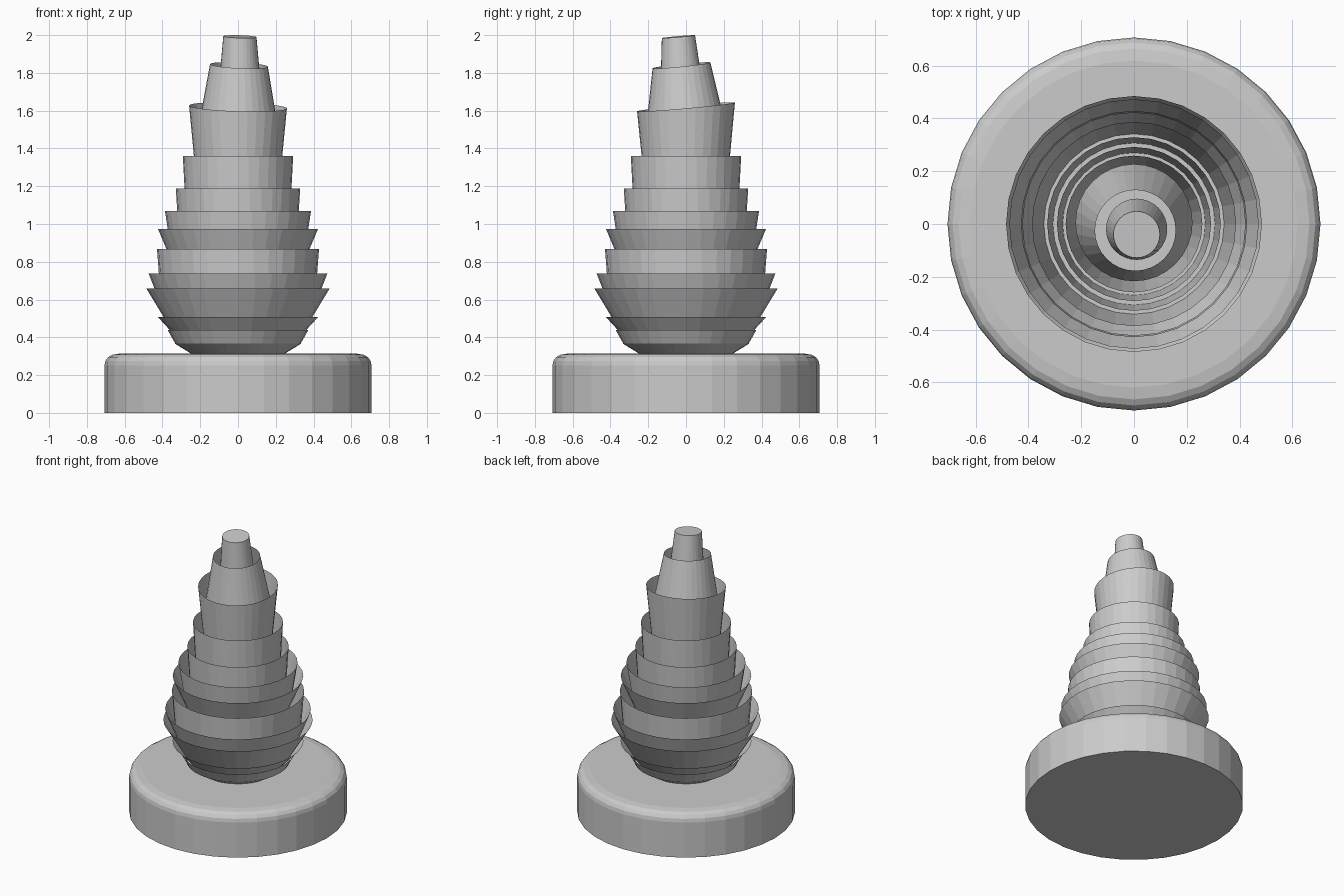
import bpy, bmesh
from math import cos, sin, tau

if "Cube" in bpy.data.objects:
    bpy.data.objects.remove(bpy.data.objects["Cube"])

N = 32


def loft(name, rings, cap_top=True):
    """Each ring: (radius, z, cx, cy, slope_x, slope_y); lofted with a bottom cap."""
    bm = bmesh.new()
    loops = []
    for r, z, cx, cy, sx, sy in rings:
        loop = []
        for i in range(N):
            x, y = r * cos(tau * i / N), r * sin(tau * i / N)
            loop.append(bm.verts.new((cx + x, cy + y, z + sx * x + sy * y)))
        loops.append(loop)
    for a, b in zip(loops, loops[1:]):
        for i in range(N):
            j = (i + 1) % N
            bm.faces.new((a[i], a[j], b[j], b[i]))
    bm.faces.new(loops[0][::-1])
    if cap_top:
        bm.faces.new(loops[-1])
    me = bpy.data.meshes.new(name)
    bm.to_mesh(me)
    bm.free()
    ob = bpy.data.objects.new(name, me)
    bpy.context.collection.objects.link(ob)
    return ob


# Round base with a softened upper edge
profile = [(0.707, 0), (0.707, 0.25), (0.702, 0.275), (0.688, 0.295),
           (0.665, 0.308), (0.62, 0.315)]
base = loft("base", [(r, z, 0, 0, 0, 0) for r, z in profile])

# Nested open cups: (visible lower radius, visible lower z, rim radius, rim z)
cups = [
    (0.25, 0.315, 0.335, 0.367),
    (0.332, 0.367, 0.373, 0.44),
    (0.362, 0.44, 0.425, 0.508),
    (0.394, 0.508, 0.485, 0.658),
    (0.442, 0.658, 0.473, 0.737),
    (0.419, 0.737, 0.429, 0.868),
    (0.379, 0.868, 0.424, 0.974),
    (0.372, 0.974, 0.387, 1.07),
    (0.322, 1.07, 0.329, 1.187),
    (0.283, 1.187, 0.292, 1.36),
    (0.234, 1.36, 0.259, 1.62),
]
prev = None
for k, (r0, z0, r1, z1) in enumerate(cups):
    slope = (r1 - r0) / (z1 - z0)
    depth = 0
    if prev:
        # continue the wall down inside the cup below until the two meet
        depth = min(0.25, z0 - 0.32)
        if prev[1] - slope > 0.01:
            depth = min(depth, (prev[0] - r0) / (prev[1] - slope))
    tilt = (-0.03, 0.09) if k == len(cups) - 1 else (0, 0)
    loft(f"cup_{k + 1}", [(r0 - slope * depth, z0 - depth, 0, 0, 0, 0),
                          (r1, z1, 0, 0, *tilt)], cap_top=False)
    prev = (r1, slope)

# Tilted tapering collar and closed tip
loft("collar", [(0.222, 1.45, 0, 0.005, 0, 0),
                (0.153, 1.84, 0.005, -0.024, -0.045, 0.1)], cap_top=False)
loft("tip", [(0.116, 1.68, 0.01, -0.02, 0, 0),
             (0.088, 1.992, 0.01, -0.04, -0.03, 0.085)])
